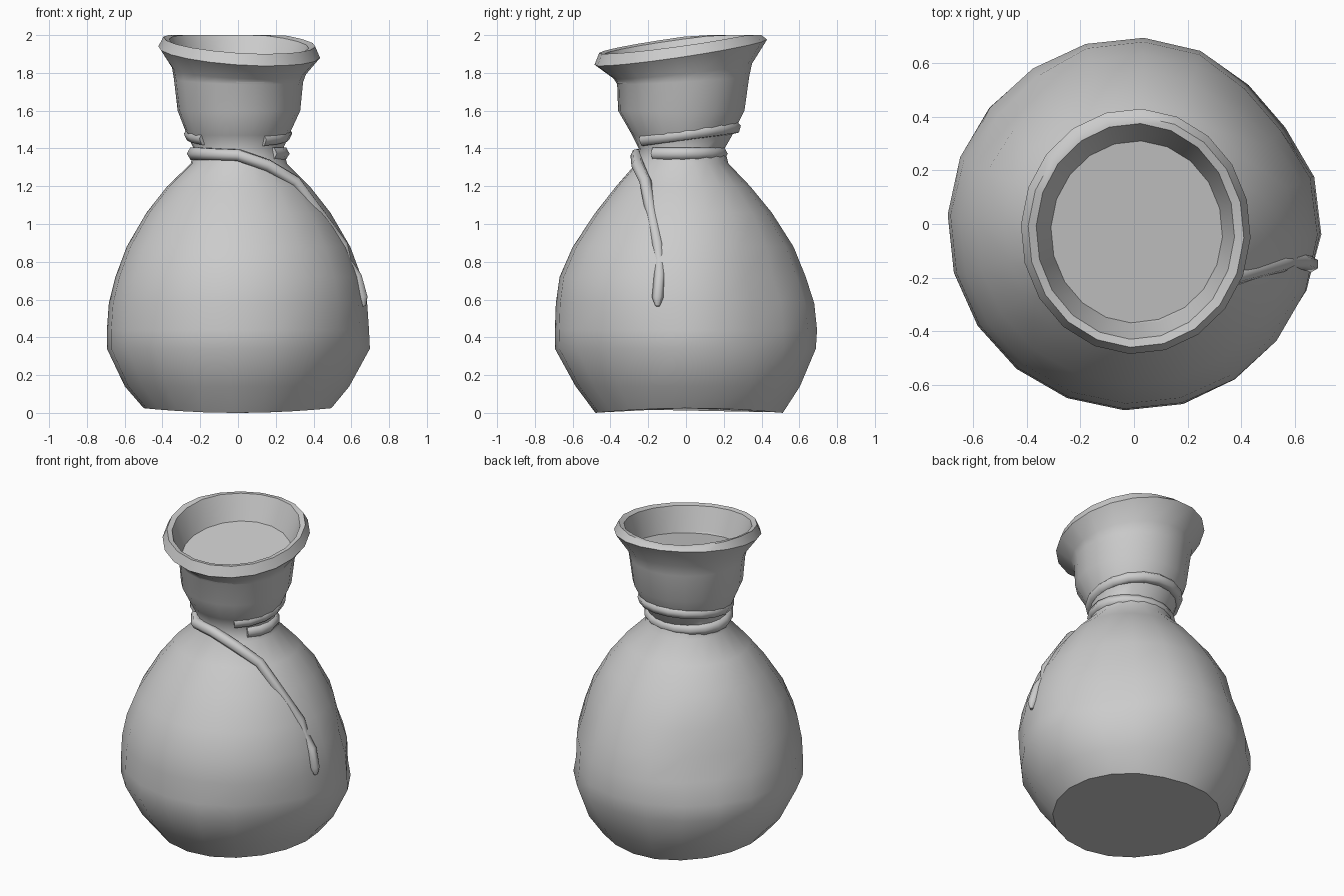
import bpy, bmesh
from math import sin, cos, radians, exp

if "Cube" in bpy.data.objects:
    bpy.data.objects.remove(bpy.data.objects["Cube"])

SIDES = 20

# Sack profile rings: z, x min, x max, y min, y max, tilt (front lower than back)
RINGS = [
    (0.00, -0.50, 0.495, -0.48, 0.52, 0),
    (0.14, -0.60, 0.59, -0.585, 0.615, 0),
    (0.34, -0.695, 0.70, -0.695, 0.69, 0),
    (0.44, -0.695, 0.695, -0.695, 0.695, 0),
    (0.58, -0.685, 0.685, -0.69, 0.68, 0),
    (0.72, -0.65, 0.655, -0.67, 0.635, 0),
    (0.88, -0.59, 0.595, -0.60, 0.57, 0),
    (1.06, -0.485, 0.49, -0.48, 0.455, 0),
    (1.20, -0.375, 0.38, -0.37, 0.34, 0),
    (1.32, -0.25, 0.26, -0.265, 0.225, 0),
    (1.40, -0.235, 0.24, -0.25, 0.205, 0),
    (1.47, -0.27, 0.27, -0.285, 0.245, 0),
    (1.60, -0.32, 0.33, -0.36, 0.31, 0),
    (1.76, -0.34, 0.345, -0.365, 0.335, 0.02),
    (1.81, -0.35, 0.36, -0.385, 0.35, 0.04),
    (1.91, -0.422, 0.435, -0.485, 0.43, 0.068),  # lip, outer edge
    (1.965, -0.395, 0.41, -0.46, 0.40, 0.06),    # lip, top edge
    (1.955, -0.365, 0.375, -0.43, 0.375, 0.055),  # lip, inner edge
    (1.795, -0.31, 0.33, -0.37, 0.31, 0.05),     # level of the contents
]

# Soft dents in the cloth: angle, height, depth
DENTS = [(42, 0.74, 0.05), (40, 0.44, 0.045), (135, 0.68, 0.05),
         (-38, 0.30, 0.03), (75, 0.10, 0.02)]


def dent(deg, z):
    d = 0
    for a0, z0, depth in DENTS:
        da = (deg - a0 + 180) % 360 - 180
        d += depth * exp(-(da / 18) ** 2 - ((z - z0) / 0.16) ** 2)
    return d


def finish(ob, angle):
    bpy.ops.object.select_all(action='DESELECT')
    ob.select_set(True)
    bpy.context.view_layer.objects.active = ob
    if ob.type == 'CURVE':
        bpy.ops.object.convert(target='MESH')
    bpy.ops.object.shade_smooth_by_angle(angle=radians(angle))


def build_sack():
    bm = bmesh.new()
    loops = []
    for i, (z, x0, x1, y0, y1, tilt) in enumerate(RINGS):
        loop = []
        for k in range(SIDES):
            deg = -3 + 360 / SIDES * k
            c, s = cos(radians(deg)), sin(radians(deg))
            f = 1 - dent(deg, z) / 0.65 if z < 1.2 else 1
            x = (x0 + x1) / 2 + (x1 - x0) / 2 * c * f
            y = (y0 + y1) / 2 + (y1 - y0) / 2 * s * f
            h = z + tilt * s - 0.4 * tilt * c
            if i == 0:
                h += 0.025 * c * c       # uneven foot
            loop.append(bm.verts.new((x, y, min(h, 2.0))))
        loops.append(loop)
    for a, b in zip(loops, loops[1:]):
        for k in range(SIDES):
            n = (k + 1) % SIDES
            bm.faces.new((a[k], a[n], b[n], b[k]))
    bm.faces.new(loops[0][::-1])        # base
    bm.faces.new(loops[-1])             # contents surface
    me = bpy.data.meshes.new("sack")
    bm.to_mesh(me)
    bm.free()
    ob = bpy.data.objects.new("sack", me)
    bpy.context.collection.objects.link(ob)
    finish(ob, 40)


def cord(name, pts):
    """Tube along points; each point is (x, y, z, radius factor)."""
    cu = bpy.data.curves.new(name, 'CURVE')
    cu.dimensions = '3D'
    cu.bevel_depth = 0.038
    cu.bevel_resolution = 1
    cu.use_fill_caps = True
    sp = cu.splines.new('POLY')
    sp.points.add(len(pts) - 1)
    for p, (x, y, z, r) in zip(sp.points, pts):
        p.co = (x, y, z, 1)
        p.radius = r
    ob = bpy.data.objects.new(name, cu)
    bpy.context.collection.objects.link(ob)
    finish(ob, 65)


def arc(a0, a1, n, cy, rx, ry, z, rise):
    out = []
    for i in range(n + 1):
        a = radians(a0 + (a1 - a0) * i / n)
        out.append((rx * cos(a), cy + ry * sin(a), z + rise * sin(a), 1))
    return out


build_sack()

# Lower cord: hanging tail, across the front, then round the neck
tail = [(0.668, -0.15, 0.565, 0.3), (0.66, -0.15, 0.61, 0.8), (0.63, -0.14, 0.72, 0.8),
        (0.575, -0.14, 0.80, 0.8), (0.555, -0.15, 0.89, 0.8), (0.305, -0.215, 1.225, 0.85),
        (0.16, -0.255, 1.31, 0.9), (0.0, -0.26, 1.365, 0.9), (-0.14, -0.23, 1.37, 0.9)]
cord("lower_cord", tail + arc(208, -42, 12, -0.025, 0.235, 0.21, 1.373, 0))

# Upper cord: slanted turn, higher at the back
cord("upper_cord", arc(-60, 226, 14, 0.0, 0.25, 0.256, 1.477, 0.035))
